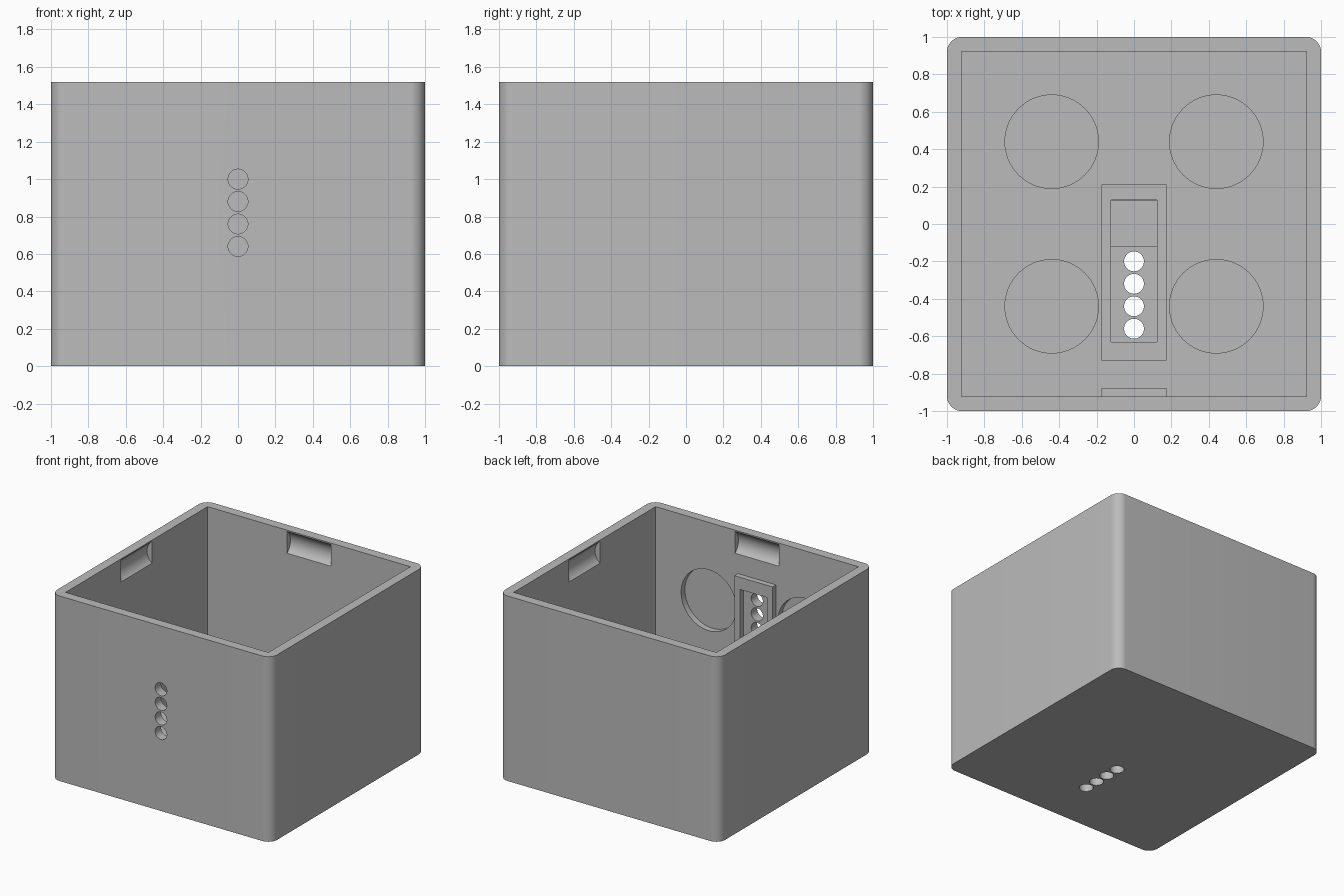
import bpy, math
from mathutils import Matrix, Vector

if "Cube" in bpy.data.objects:
    bpy.data.objects.remove(bpy.data.objects["Cube"], do_unlink=True)

H, INNER, WALL = 1.52, 0.922, 0.078

grey = bpy.data.materials.new("plain_grey")
grey.use_nodes = True
colour = (0.5, 0.5, 0.5, 1)
grey.diffuse_color = colour
grey.node_tree.nodes["Principled BSDF"].inputs["Base Color"].default_value = colour


def box(name, lo, hi):
    """Box between two opposite corners."""
    lo, hi = Vector(lo), Vector(hi)
    bpy.ops.mesh.primitive_cube_add(size=1, location=(0, 0, 0))
    ob = bpy.context.object
    ob.name = name
    ob.data.transform(Matrix.Translation((lo + hi) / 2) @ Matrix.Diagonal((*(hi - lo), 1)))
    ob.data.materials.append(grey)
    return ob


def cylinder(centre, radius, depth, axis):
    """Cylinder centred on a point, along the given axis."""
    bpy.ops.mesh.primitive_cylinder_add(vertices=64, radius=radius, depth=depth)
    ob = bpy.context.object
    turn = Vector((0, 0, 1)).rotation_difference(Vector(axis)).to_matrix().to_4x4()
    ob.data.transform(Matrix.Translation(centre) @ turn)
    ob.data.materials.append(grey)
    return ob


def modify(ob, kind, **settings):
    bpy.context.view_layer.objects.active = ob
    mod = ob.modifiers.new("step", kind)
    for key, value in settings.items():
        setattr(mod, key, value)
    bpy.ops.object.modifier_apply(modifier=mod.name)


def cut(ob, cutter):
    cutter.hide_render = True
    modify(ob, "BOOLEAN", operation="DIFFERENCE", solver="EXACT", object=cutter)
    bpy.data.objects.remove(cutter, do_unlink=True)


# Outer shell with rounded upright corners
shell = box("open_box", (-1, -1, 0), (1, 1, H))
upright = shell.data.attributes.new("bevel_weight_edge", "FLOAT", "EDGE")
for edge in shell.data.edges:
    a, b = (shell.data.vertices[i].co for i in edge.vertices)
    upright.data[edge.index].value = float(abs(a.z - b.z) > 1)
modify(shell, "BEVEL", width=0.08, segments=12, limit_method="WEIGHT")
cut(shell, box("cavity", (-INNER, -INNER, WALL), (INNER, INNER, H + 0.2)))

# Snap grooves below the rim, one per wall
for i in range(4):
    out = Matrix.Rotation(i * math.pi / 2, 3, "Z") @ Vector((0, 1, 0))
    along = Vector((out.y, -out.x, 0))
    centre = out * (INNER - 0.067) + Vector((0, 0, 1.42))
    cut(shell, cylinder(centre, 0.112, 0.4, along))

# Magnet recesses and lamp holes in the floor and front wall
for x in (-0.44, 0.44):
    for y in (-0.44, 0.44):
        cut(shell, cylinder((x, y, WALL), 0.25, 0.1, (0, 0, 1)))
    cut(shell, cylinder((x, -INNER, 0.88), 0.25, 0.1, (0, 1, 0)))
for i in range(4):
    cut(shell, cylinder((0, -0.56 + 0.12 * i, 0.05), 0.053, 0.3, (0, 0, 1)))
    cut(shell, cylinder((0, -0.96, 1.0 - 0.12 * i), 0.053, 0.3, (0, 1, 0)))

# Square seats within the mounting frames
cut(shell, box("floor_seat", (-0.122, -0.118, WALL - 0.04), (0.122, 0.126, WALL + 0.1)))
cut(shell, box("wall_seat", (-0.122, -INNER - 0.04, 0.314), (0.122, -INNER + 0.1, 0.558)))

# Raised mounting frames
floor_frame = box("floor_frame", (-0.174, -0.73, WALL), (0.174, 0.21, WALL + 0.045))
cut(floor_frame, box("pocket", (-0.123, -0.63, 0), (0.123, 0.128, 0.3)))
wall_frame = box("wall_frame", (-0.174, -INNER, 0.23), (0.174, -INNER + 0.045, 1.17))
cut(wall_frame, box("pocket", (-0.123, -1, 0.312), (0.123, -0.8, 1.07)))

# Smooth the curved surfaces, keep the edges crisp
bpy.ops.object.select_all(action="DESELECT")
for ob in (shell, floor_frame, wall_frame):
    ob.select_set(True)
bpy.context.view_layer.objects.active = shell
bpy.ops.object.shade_smooth_by_angle(angle=math.radians(30))
